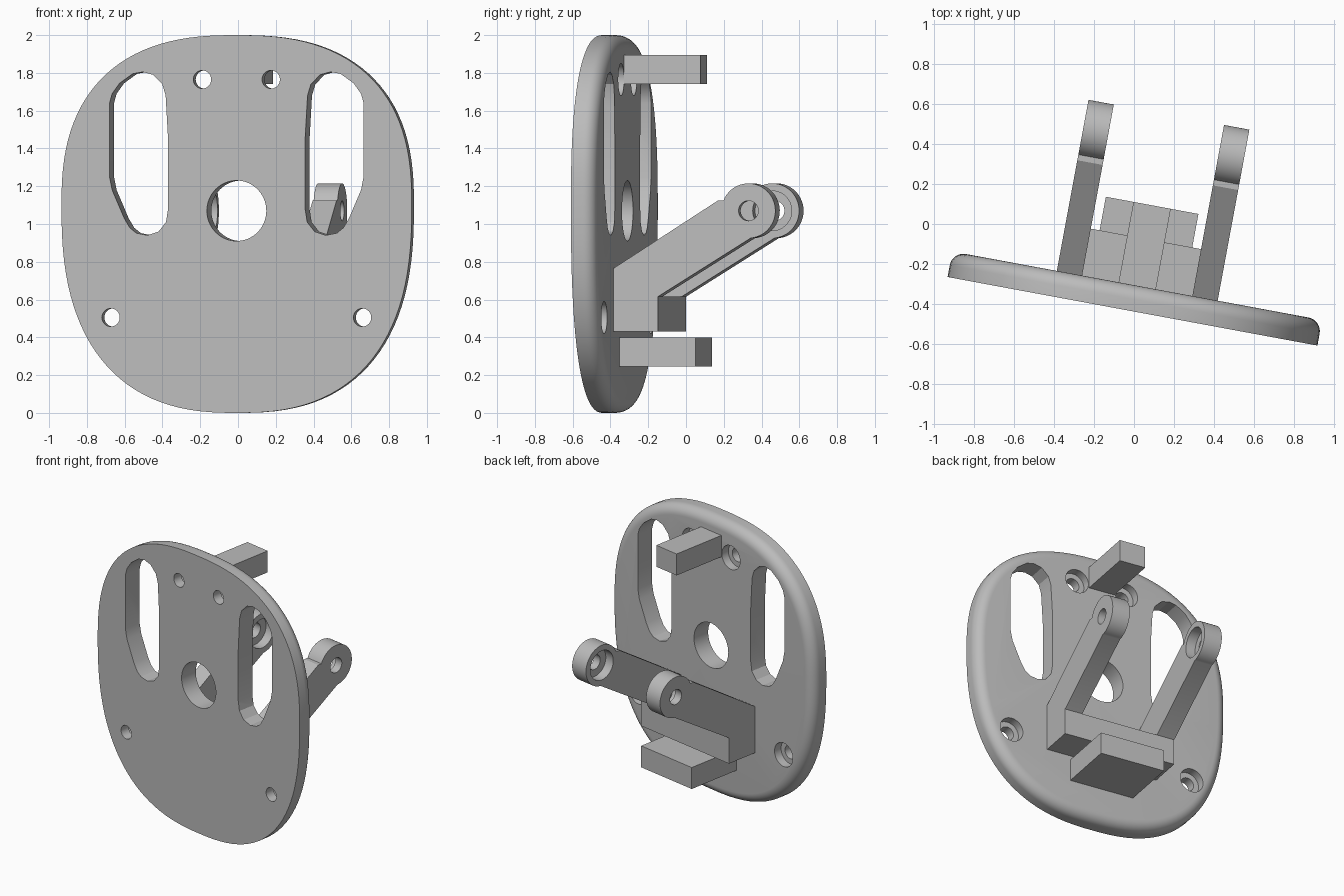
import bpy, bmesh
from math import sin, cos, pi, radians, copysign
from mathutils import Matrix

if "Cube" in bpy.data.objects:
    bpy.data.objects.remove(bpy.data.objects["Cube"])

grey = bpy.data.materials.new("plain_grey")
grey.use_nodes = True
grey.diffuse_color = (0.5, 0.5, 0.5, 1)
grey.node_tree.nodes["Principled BSDF"].inputs["Base Color"].default_value = (0.5, 0.5, 0.5, 1)

# The whole bracket is turned slightly about the vertical
PLACE = Matrix.Translation((-0.0075, -0.4375, 0)) @ Matrix.Rotation(radians(-10.5), 4, 'Z')


def loft(name, rings):
    """Closed solid through matching rings of points."""
    bm = bmesh.new()
    loops = [[bm.verts.new(p) for p in ring] for ring in rings]
    bm.faces.new(loops[0])
    bm.faces.new(loops[-1])
    n = len(loops[0])
    for a, b in zip(loops, loops[1:]):
        for i in range(n):
            j = (i + 1) % n
            bm.faces.new((a[i], a[j], b[j], b[i]))
    bmesh.ops.recalc_face_normals(bm, faces=bm.faces)
    mesh = bpy.data.meshes.new(name)
    bm.to_mesh(mesh)
    bm.free()
    mesh.materials.append(grey)
    obj = bpy.data.objects.new(name, mesh)
    bpy.context.collection.objects.link(obj)
    obj.matrix_world = PLACE
    return obj


def prism(name, pts, lo, hi, axis):
    """Extrude a profile along depth ('Y') or width ('X')."""
    if axis == 'Y':
        return loft(name, [[(p, d, z) for p, z in pts] for d in (lo, hi)])
    return loft(name, [[(d, p, z) for p, z in pts] for d in (lo, hi)])


def rect(p0, p1, z0, z1):
    return [(p0, z0), (p1, z0), (p1, z1), (p0, z1)]


def arc(cp, cz, r, a0=0.0, a1=360.0, n=48, closed=True):
    steps = n if closed else n - 1
    angles = [radians(a0 + (a1 - a0) * i / steps) for i in range(n)]
    return [(cp + r * cos(a), cz + r * sin(a)) for a in angles]


def cut(obj, cutters):
    bpy.context.view_layer.objects.active = obj
    for c in cutters:
        c.hide_render = True
        mod = obj.modifiers.new("cut", 'BOOLEAN')
        mod.operation, mod.solver, mod.object = 'DIFFERENCE', 'EXACT', c
        bpy.ops.object.modifier_apply(modifier=mod.name)
        bpy.data.objects.remove(c)


def smooth(obj):
    bpy.ops.object.select_all(action='DESELECT')
    obj.select_set(True)
    bpy.context.view_layer.objects.active = obj
    bpy.ops.object.shade_smooth_by_angle(angle=radians(25))


# Back plate: rounded outline, with a fillet on the rear edge
THICK, FILLET = 0.13, 0.07


def outline(inset, depth, n=112, power=2 / 2.5):
    ring = []
    for i in range(n):
        a = 2 * pi * (i + 0.5) / n
        c, s = cos(a), sin(a)
        half = (0.9 if s > 0 else 1.1) - inset
        ring.append(((0.943 - inset) * copysign(abs(c) ** power, c), depth,
                     1.1 + half * copysign(abs(s) ** power, s)))
    return ring


rings = [outline(0, 0)]
for k in range(9):
    t = k / 8 * pi / 2
    rings.append(outline(FILLET * (1 - cos(t)), THICK - FILLET + FILLET * sin(t)))
plate = loft("back_plate", rings)

# Plate openings: centre hole, tapered slots and counterbored screw holes
SLOT = [(.369, 1.08), (.369, 1.45), (.382, 1.68), (.40, 1.74), (.45, 1.79), (.505, 1.805),
        (.56, 1.795), (.63, 1.745), (.67, 1.69), (.684, 1.64), (.684, 1.25), (.67, 1.18),
        (.605, 1.03), (.575, .98), (.54, .952), (.48, .94), (.42, .96), (.38, 1.01)]
cutters = [prism("cutter", arc(0, 1.07, 0.16, n=64), -0.1, 0.3, 'Y')]
for side in (-1, 1):
    cutters.append(prism("cutter", [(side * p, z) for p, z in SLOT], -0.1, 0.3, 'Y'))
    for hx, hz in ((0.185, 1.765), (0.677, 0.505)):
        cutters.append(prism("cutter", arc(side * hx, hz, 0.048), -0.1, 0.3, 'Y'))
        cutters.append(prism("cutter", arc(side * hx, hz, 0.085), 0.07, 0.3, 'Y'))
cut(plate, cutters)
smooth(plate)

# Support blocks behind the plate
prism("upper_block", rect(-0.095, 0.095, 1.74, 1.895), THICK, 0.54, 'Y')
prism("lower_block", rect(-0.236, 0.236, 0.245, 0.40), THICK, 0.54, 'Y')
prism("arm_base", rect(-0.281, 0.281, 0.43, 0.615), THICK, 0.369, 'Y')

# Pivot arms: sloping bar with a round eye, bored wider on the inner face
EYE = (0.857, 1.07)
ARM = [(THICK, 0.43), (THICK, 0.765), (0.694, 1.125)]
ARM += arc(*EYE, 0.145, 157.7, -85, 40, closed=False)
ARM += [(0.369, 0.615), (0.369, 0.43)]
for side, name in ((1, "left_arm"), (-1, "right_arm")):
    arm = prism(name, ARM, side * 0.281, side * 0.41, 'X')
    cut(arm, [prism("cutter", arc(*EYE, 0.053), side * 0.2, side * 0.5, 'X'),
              prism("cutter", arc(*EYE, 0.105), side * 0.2, side * 0.35, 'X')])
    smooth(arm)
